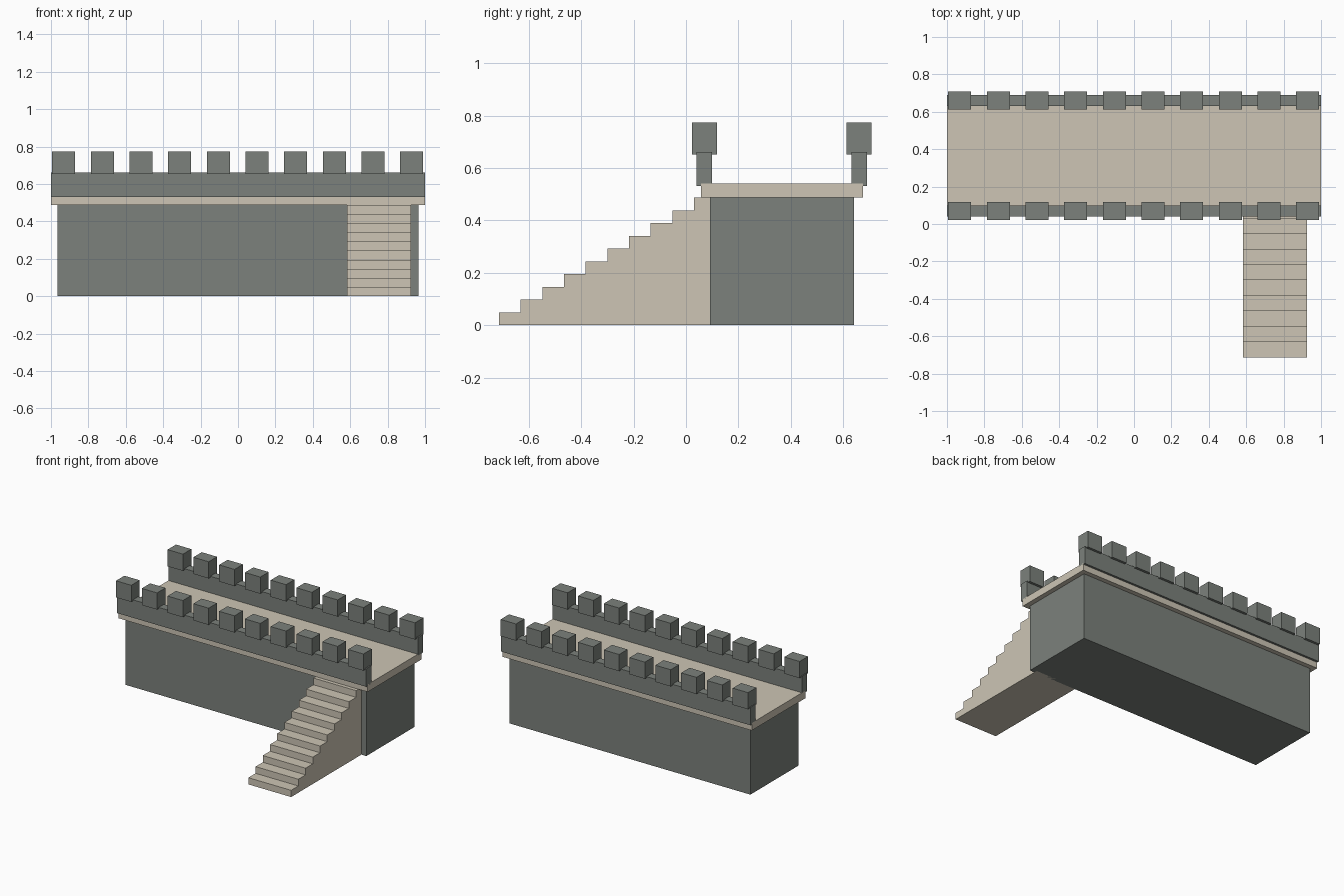
import bpy, bmesh

if "Cube" in bpy.data.objects:
    bpy.data.objects.remove(bpy.data.objects["Cube"])


def material(name, rgb):
    m = bpy.data.materials.new(name)
    m.diffuse_color = (*rgb, 1)
    m.use_nodes = True
    m.node_tree.nodes["Principled BSDF"].inputs["Base Color"].default_value = m.diffuse_color
    return m


STONE = material("grey_stone", (0.20, 0.22, 0.20))
SAND = material("pale_stone", (0.61, 0.56, 0.46))


def finish(name, bm, mat):
    bmesh.ops.recalc_face_normals(bm, faces=bm.faces)
    mesh = bpy.data.meshes.new(name)
    bm.to_mesh(mesh)
    bm.free()
    mesh.materials.append(mat)
    ob = bpy.data.objects.new(name, mesh)
    bpy.context.collection.objects.link(ob)
    return ob


def box(name, x, y, z, mat):
    """Box from (min, max) ranges on each axis."""
    bm = bmesh.new()
    bmesh.ops.create_cube(bm, size=1)
    for v in bm.verts:
        v.co = [r[0] + (c + 0.5) * (r[1] - r[0]) for r, c in zip((x, y, z), v.co)]
    return finish(name, bm, mat)


# Wall body and overhanging walkway
box("wall_body", (-0.965, 0.965), (0.091, 0.641), (0, 0.488), STONE)
box("walkway", (-1, 1), (0.057, 0.675), (0.487, 0.541), SAND)

# Two parapets, each topped by a row of ten merlons
for side, yc in (("front", 0.07), ("back", 0.661)):
    box(f"{side}_parapet", (-1, 1), (yc - 0.03, yc + 0.03), (0.531, 0.661), STONE)
    merlon = box(f"{side}_merlons", (-0.994, -0.871), (yc - 0.048, yc + 0.048),
                 (0.652, 0.773), STONE)
    row = merlon.modifiers.new("row", "ARRAY")
    row.count = 10
    row.use_relative_offset = False
    row.use_constant_offset = True
    row.constant_offset_displace = (0.2068, 0, 0)

# Solid staircase: stepped side profile extruded across its width
STEPS, Y0, TREAD, RISE = 10, -0.714, 0.0827, 0.0487
profile = [(Y0, 0)]
for i in range(STEPS):
    profile += [(Y0 + i * TREAD, (i + 1) * RISE), (Y0 + (i + 1) * TREAD, (i + 1) * RISE)]
profile.append((Y0 + STEPS * TREAD, 0))
bm = bmesh.new()
side_face = bm.faces.new([bm.verts.new((0.583, y, z)) for y, z in profile])
ext = bmesh.ops.extrude_face_region(bm, geom=[side_face], use_keep_orig=True)
for v in [g for g in ext["geom"] if isinstance(g, bmesh.types.BMVert)]:
    v.co.x = 0.926
finish("staircase", bm, SAND)
